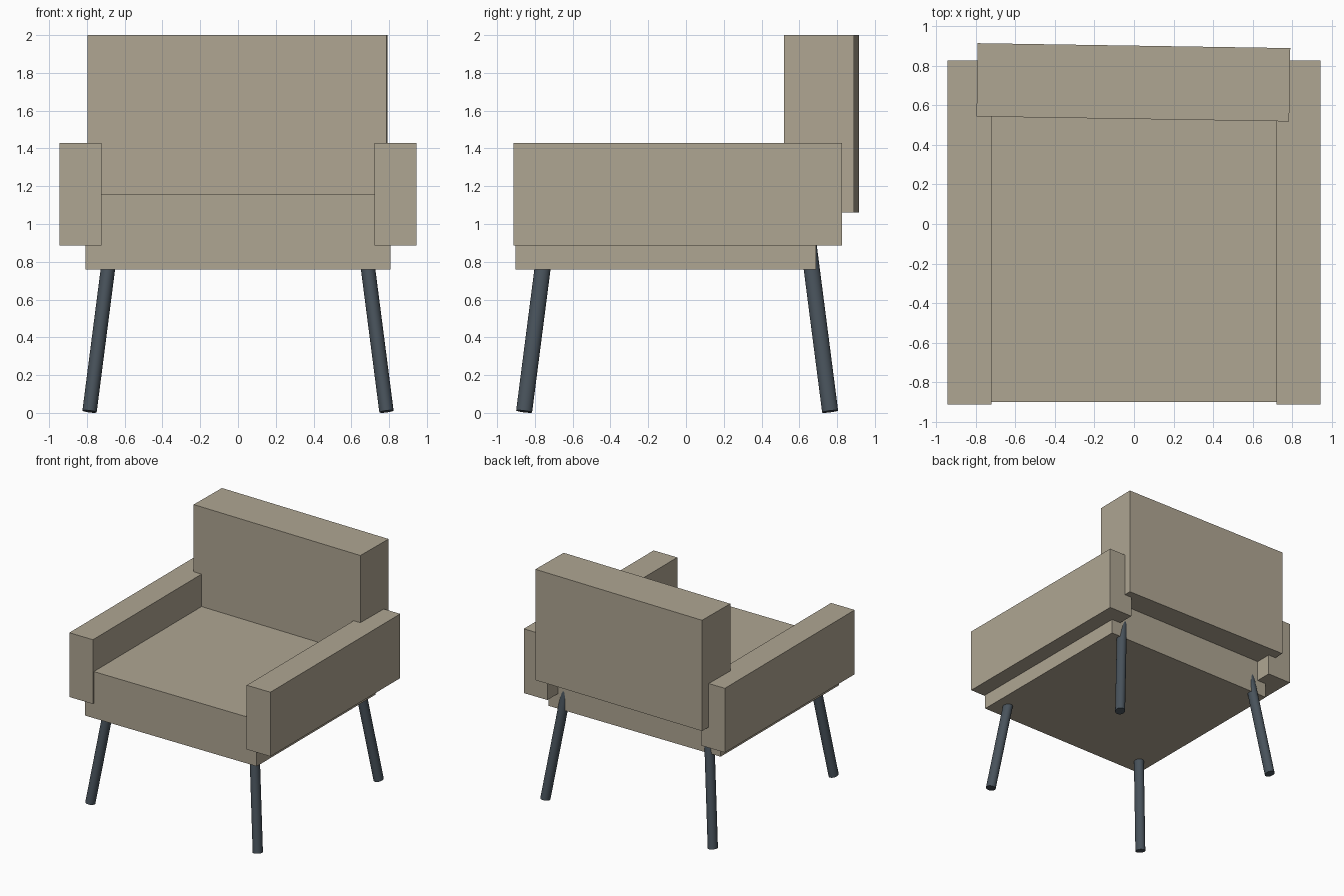
import bpy, math
from mathutils import Vector

if "Cube" in bpy.data.objects:
    bpy.data.objects.remove(bpy.data.objects["Cube"])


def material(name, rgb):
    m = bpy.data.materials.new(name)
    m.diffuse_color = (*rgb, 1.0)
    m.use_nodes = True
    m.node_tree.nodes["Principled BSDF"].inputs["Base Color"].default_value = m.diffuse_color
    return m


fabric = material("beige_fabric", (0.43, 0.38, 0.29))
metal = material("dark_metal", (0.065, 0.085, 0.105))


def box(name, lo, hi, turn=0.0):
    lo, hi = Vector(lo), Vector(hi)
    bpy.ops.mesh.primitive_cube_add(size=1, location=(lo + hi) / 2,
                                    rotation=(0, 0, turn))
    ob = bpy.context.object
    ob.name = name
    ob.scale = hi - lo
    bpy.ops.object.transform_apply(location=False, rotation=False, scale=True)
    ob.data.materials.append(fabric)
    return ob


def leg(name, foot, top):
    foot, top = Vector(foot), Vector(top)
    axis = top - foot
    bpy.ops.mesh.primitive_cylinder_add(vertices=32, radius=1, depth=1,
                                        location=(foot + top) / 2)
    ob = bpy.context.object
    ob.name = name
    ob.scale = (0.038, 0.0425, axis.length)
    bpy.ops.object.transform_apply(location=False, rotation=False, scale=True)
    ob.rotation_euler = Vector((0, 0, 1)).rotation_difference(axis).to_euler()
    ob.data.materials.append(metal)
    bpy.ops.object.shade_smooth_by_angle(angle=math.radians(40))


# Seat block
box("seat", (-0.807, -0.902, 0.76), (0.807, 0.688, 1.155))

# Backrest, turned very slightly about the vertical
box("backrest", (-0.794, 0.5315, 1.06), (0.788, 0.9025, 2.0), math.radians(-0.9))

# Armrests and splayed legs on both sides
slope, height = 0.128, 0.95
for side, s in (("left", -1), ("right", 1)):
    x0, x1 = sorted((s * 0.722, s * 0.944))
    box(f"{side}_armrest", (x0, -0.914, 0.885), (x1, 0.827, 1.43))
    for end, y, d in (("front", -0.857, 1), ("back", 0.763, -1)):
        leg(f"{end}_{side}_leg", (s * 0.786, y, 0.0075),
            (s * (0.786 - slope * height), y + d * slope * height, height))
